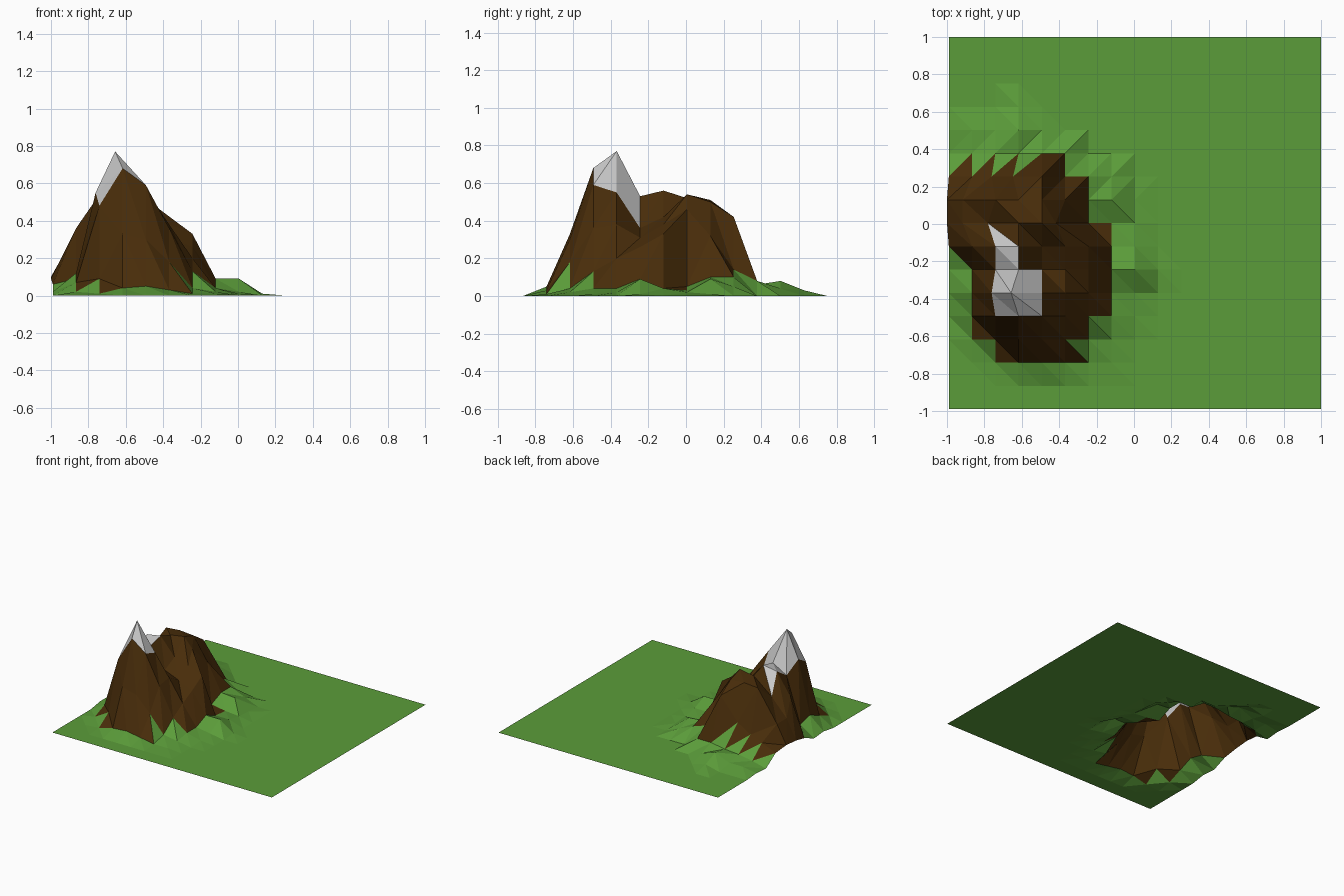
import bpy
import bmesh

default_cube = bpy.data.objects.get("Cube")
if default_cube:
    bpy.data.objects.remove(default_cube, do_unlink=True)

CELLS = 16
LOW, HIGH = -0.99, 1.0

# Height profiles of the mountain, west to east, in hundredths.
# One row per grid line, from the second line in the south going north.
PROFILES = [
    [0, 0, 1, 4, 5, 3, 1, 1],
    [0, 2, 9, 33, 30, 18, 4, 2],
    [0, 7, 48, 68, 59, 36, 13, 4, 1],
    [2, 12, 55, 77, 55, 38, 20, 4, 2],
    [1, 9, 46, 53, 36, 31, 26, 9, 9, 1],
    [6, 36, 54, 56, 42, 38, 33, 4, 4],
    [9, 25, 39, 52, 54, 46, 5, 3, 2],
    [10, 25, 50, 51, 50, 32, 10, 9, 1],
    [8, 13, 17, 24, 42, 14, 10, 5],
    [0, 3, 5, 6, 8, 8],
    [1, 3, 3, 8, 4],
    [0, 0, 0, 3],
]
FIRST_ROW = 2

# Sideways nudges that break up the regular grid: (column, row) -> x shift
NUDGES = {
    (3, 5): -0.04, (2, 5): -0.02, (2, 8): -0.04, (5, 8): -0.05,
    (1, 8): -0.05, (1, 9): -0.05, (0, 8): -0.01, (0, 9): -0.01,
    (2, 10): -0.02, (3, 10): -0.03,
}

# Rock and snow spans, counted in half cells from the west edge, per cell row
ROCK = {
    2: range(4, 11), 3: range(2, 12), 4: range(2, 14), 5: range(2, 14),
    6: range(1, 14), 7: range(0, 14), 8: range(0, 12), 9: range(0, 12),
    10: (1, 3, 5, 7, 8, 9),
}
SNOW = {4: range(4, 8), 5: range(4, 8), 6: range(4, 6), 7: range(4, 5)}


def make_material(name, colour):
    material = bpy.data.materials.new(name)
    material.use_nodes = True
    rgba = (*colour, 1.0)
    material.diffuse_color = rgba
    shader = material.node_tree.nodes["Principled BSDF"]
    shader.inputs["Base Color"].default_value = rgba
    shader.inputs["Roughness"].default_value = 0.9
    return material


def height(column, row):
    """Height of a grid point; everything off the mountain is flat."""
    index = row - FIRST_ROW
    if 0 <= index < len(PROFILES) and column < len(PROFILES[index]):
        return PROFILES[index][column] / 100
    return 0.0


def grid_point(column, row):
    step = (HIGH - LOW) / CELLS
    x = LOW + step * column + NUDGES.get((column, row), 0.0)
    y = LOW + step * row
    return x, y, height(column, row)


def surface(half_cell, row):
    """Material slot: grass, rock or snow."""
    if half_cell in SNOW.get(row, ()):
        return 2
    if half_cell in ROCK.get(row, ()):
        return 1
    return 0


# Terrain sheet: open underneath, two triangles per cell
bm = bmesh.new()
grid = [[bm.verts.new(grid_point(c, r)) for c in range(CELLS + 1)]
        for r in range(CELLS + 1)]

for row in range(CELLS):
    for column in range(CELLS):
        sw, se = grid[row][column:column + 2]
        nw, ne = grid[row + 1][column:column + 2]
        # The cell diagonal turns on the northern slope
        if 8 < row < 12:
            halves = (sw, ne, nw), (sw, se, ne)
        else:
            halves = (sw, se, nw), (se, ne, nw)
        for side, corners in enumerate(halves):
            face = bm.faces.new(corners)
            face.smooth = False
            face.material_index = surface(2 * column + side, row)

mesh = bpy.data.meshes.new("mountain_terrain")
bm.to_mesh(mesh)
bm.free()

mesh.materials.append(make_material("grass_green", (0.105, 0.335, 0.042)))
mesh.materials.append(make_material("rock_brown", (0.066, 0.026, 0.003)))
mesh.materials.append(make_material("snow_white", (0.6, 0.6, 0.6)))

terrain = bpy.data.objects.new("mountain_terrain", mesh)
bpy.context.collection.objects.link(terrain)
